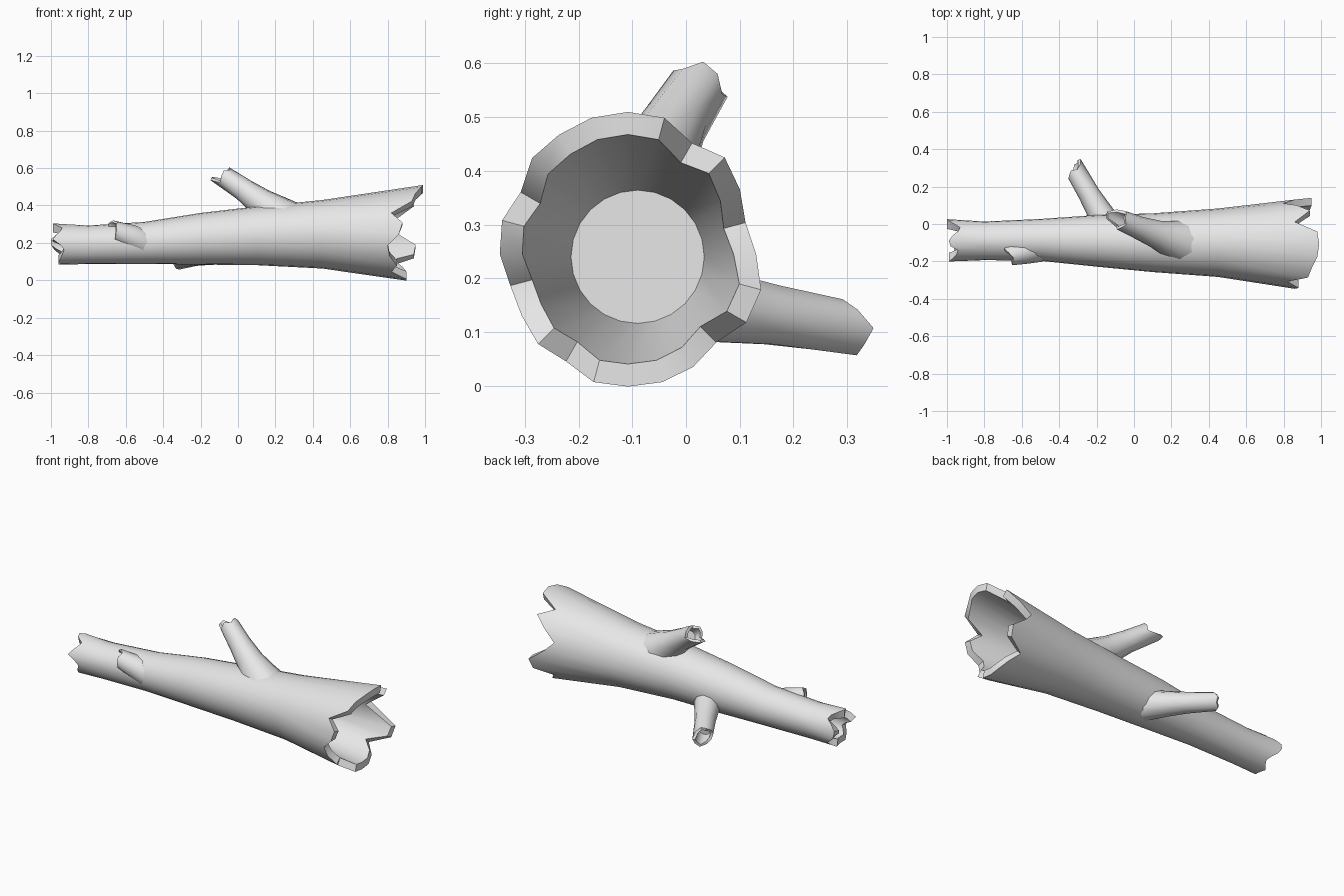
import bpy
import bmesh
from math import cos, sin, tau
from mathutils import Vector

cube = bpy.data.objects.get("Cube")
if cube:
    bpy.data.objects.remove(cube, do_unlink=True)

bark = bpy.data.materials.new("pale grey bark")
bark.use_nodes = True
bark.diffuse_color = (0.8, 0.8, 0.8, 1)
bark.node_tree.nodes["Principled BSDF"].inputs["Base Color"].default_value = bark.diffuse_color


def limb(name, axis, stations, tip, tip_floor, wall, flare=0.1, root=None, root_floor=None):
    """Round limb along axis. Stations are (centre, radius); tip and root list how
    far each side of the broken rim sticks out; floors are (centre, radius)."""
    axis = Vector(axis).normalized()
    u = Vector((0, 0, 1)).cross(axis).normalized()
    v = axis.cross(u)
    sides = len(tip)
    bm = bmesh.new()

    def ring(centre, radius, jag=(0,) * sides, way=1, spread=0.0):
        mean = sum(jag) / sides
        verts = []
        for i, j in enumerate(jag):
            a = tau * i / sides
            r = radius + (j - mean) * spread
            spot = Vector(centre) + (u * cos(a) + v * sin(a)) * r + axis * j * way
            verts.append(bm.verts.new(spot))
        return verts

    rings = []
    first, last = stations[0], stations[-1]
    # hollow at the root end
    if root:
        rings.append(ring(*root_floor))
        rings.append(ring(first[0], first[1] - wall, root, -1))
        rings.append(ring(first[0], first[1], root, -1, flare))
    else:
        rings.append(ring(*first))
    # outside of the limb
    for centre, radius in stations[1:-1]:
        rings.append(ring(centre, radius))
    # splintered rim and hollow at the tip
    rings.append(ring(last[0], last[1], tip, 1, flare))
    rings.append(ring(last[0], last[1] - wall, tip, 1, flare))
    rings.append(ring(*tip_floor))

    for a, b in zip(rings, rings[1:]):
        for i in range(sides):
            k = (i + 1) % sides
            bm.faces.new((a[i], a[k], b[k], b[i]))
    bm.faces.new(rings[0])
    bm.faces.new(rings[-1])
    bmesh.ops.recalc_face_normals(bm, faces=bm.faces)
    mesh = bpy.data.meshes.new(name)
    bm.to_mesh(mesh)
    bm.free()
    mesh.materials.append(bark)
    obj = bpy.data.objects.new(name, mesh)
    bpy.context.collection.objects.link(obj)
    bpy.ops.object.select_all(action='DESELECT')
    obj.select_set(True)
    bpy.context.view_layer.objects.active = obj
    bpy.ops.object.shade_smooth_by_angle(angle=0.9)


# Hollow trunk, widening towards its broken mouth
limb("trunk", (1, 0, 0),
     [((-0.93, -0.09, 0.19), 0.108),
      ((-0.8, -0.09, 0.19), 0.103),
      ((-0.5, -0.085, 0.2), 0.112),
      ((-0.2, -0.09, 0.222), 0.138),
      ((0.1, -0.1, 0.238), 0.157),
      ((0.45, -0.1, 0.246), 0.183),
      ((0.8, -0.108, 0.245), 0.244)],
     tip=[.06, .0, .07, .14, .06, .18, .19, .18, .15, .13, .02, .08,
          .06, 0, .01, .05, .02, .1, .1, .1, .08, .03, .14, .15],
     tip_floor=((0.38, -0.09, 0.24), 0.124), wall=0.042, flare=0.2,
     root=[.07, .07, .04, 0, .01, .04, .06, .05, .01, .02, .04, .06,
           .02, 0, .01, .02, .03, .02, .02, .03, .01, 0, .02, .05],
     root_floor=((-0.82, -0.09, 0.19), 0.075))

# Broken branch on top, spreading at its base and leaning towards the thin end
limb("top_branch", (-0.27, 0.09, 0.2),
     [((0.27, -0.095, 0.305), 0.125),
      ((0.18, -0.075, 0.375), 0.095),
      ((0.12, -0.055, 0.42), 0.076),
      ((0.03, -0.022, 0.485), 0.062),
      ((-0.065, 0.02, 0.548), 0.056)],
     tip=[.01, .02, .0, .02, .01, -.01, .03, .07, .06, .0],
     tip_floor=((-0.03, 0.007, 0.525), 0.035), wall=0.016)

# Broken branch at the back
limb("back_branch", (-0.15, 0.31, -0.04),
     [((-0.12, -0.05, 0.165), 0.085),
      ((-0.18, 0.06, 0.147), 0.069),
      ((-0.24, 0.16, 0.132), 0.058),
      ((-0.315, 0.28, 0.113), 0.052)],
     tip=[-.02, -.01, .01, .0, .02, .05, .04, .04, .01, -.01],
     tip_floor=((-0.285, 0.225, 0.12), 0.035), wall=0.016)

# Short thick stub on the front, close to the trunk
limb("front_stub", (-0.2, -0.055, 0.08),
     [((-0.44, -0.105, 0.17), 0.06),
      ((-0.51, -0.13, 0.205), 0.074),
      ((-0.58, -0.148, 0.235), 0.066),
      ((-0.655, -0.168, 0.262), 0.052)],
     tip=[.01, .02, .01, .03, .04, .03, .02, -.01, -.01, .0],
     tip_floor=((-0.635, -0.163, 0.254), 0.037), wall=0.012)
